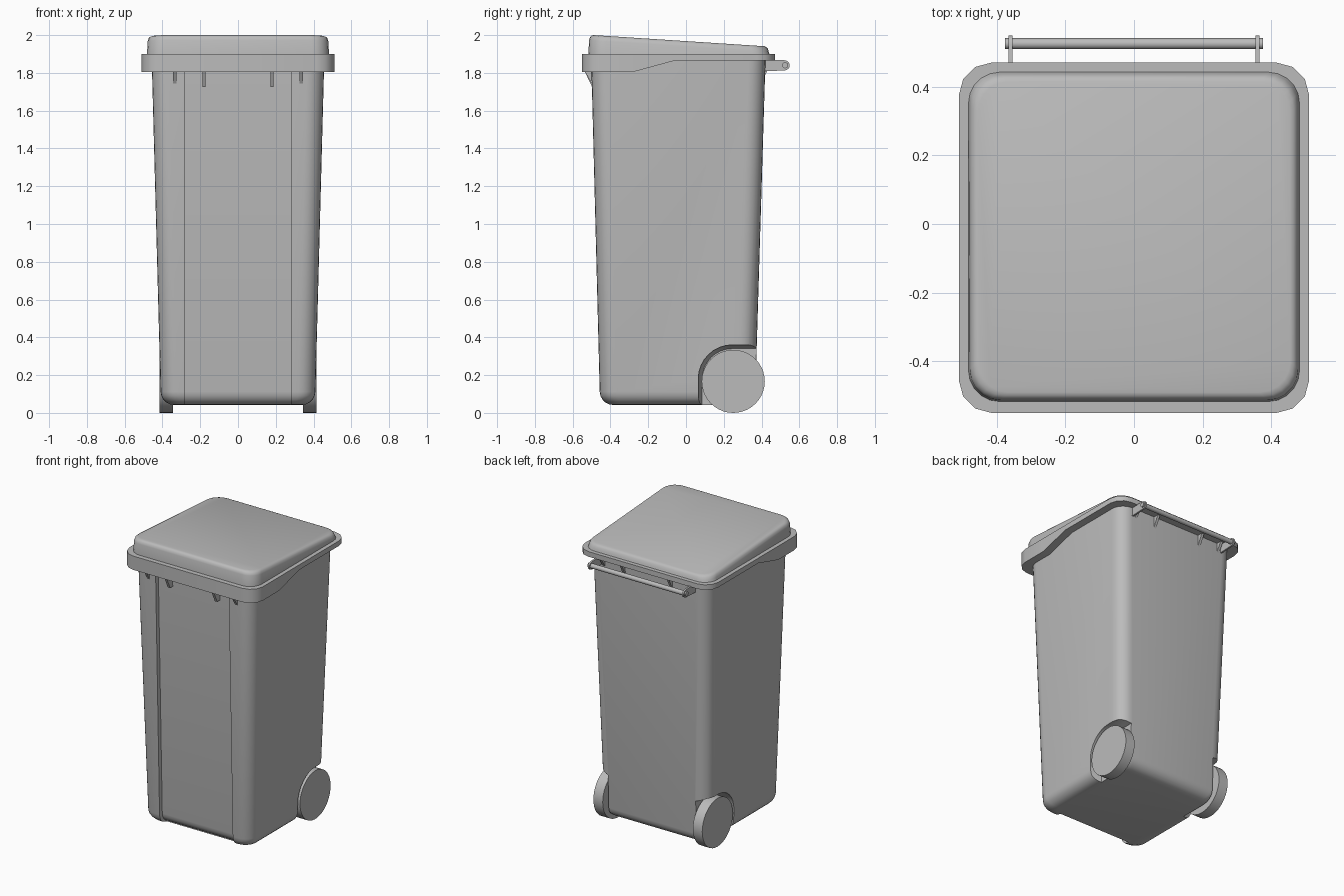
import bpy, bmesh
from math import sin, cos, pi, radians
from mathutils import Matrix

cube = bpy.data.objects.get("Cube")
if cube:
    bpy.data.objects.remove(cube, do_unlink=True)

grey = bpy.data.materials.new("plain_grey")
grey.use_nodes = True
grey.diffuse_color = (0.5, 0.5, 0.5, 1)
grey.node_tree.nodes["Principled BSDF"].inputs["Base Color"].default_value = (0.5, 0.5, 0.5, 1)


def finish(name, bm, smooth=True):
    bmesh.ops.recalc_face_normals(bm, faces=bm.faces)
    mesh = bpy.data.meshes.new(name)
    bm.to_mesh(mesh)
    bm.free()
    obj = bpy.data.objects.new(name, mesh)
    bpy.context.collection.objects.link(obj)
    mesh.materials.append(grey)
    if smooth:
        shade(obj)
    return obj


def activate(obj):
    bpy.ops.object.select_all(action='DESELECT')
    obj.select_set(True)
    bpy.context.view_layer.objects.active = obj


def shade(obj):
    activate(obj)
    bpy.ops.object.shade_smooth_by_angle(angle=radians(35))


def loft(name, rings, closed=False, smooth=True):
    """Skin a row of rings; cap the ends, or join last to first."""
    bm = bmesh.new()
    rows = [[bm.verts.new(p) for p in ring] for ring in rings]
    pairs = list(zip(rows, rows[1:]))
    if closed:
        pairs.append((rows[-1], rows[0]))
    else:
        bm.faces.new(rows[0])
        bm.faces.new(rows[-1])
    n = len(rows[0])
    for a, b in pairs:
        for i in range(n):
            j = (i + 1) % n
            bm.faces.new((a[i], a[j], b[j], b[i]))
    return finish(name, bm, smooth)


def outline(x, y0, y1, r, seg, front=(), side=()):
    """Rounded rectangle, with optional extra points on the front and side edges."""
    pts = []
    centres = ((x - r, y1 - r), (r - x, y1 - r), (r - x, y0 + r), (x - r, y0 + r))
    for k, (cx, cy) in enumerate(centres):
        for i in range(seg + 1):
            a = pi / 2 * (k + i / seg)
            pts.append((cx + r * cos(a), cy + r * sin(a)))
        if k == 1:
            pts += [(-x, y) for y in side]
        if k == 2:
            pts += front
    return pts + [(x, y) for y in reversed(side)]


def cylinder_x(name, x0, x1, y, z, r, seg=32):
    ring = [(y + r * cos(2 * pi * i / seg), z + r * sin(2 * pi * i / seg)) for i in range(seg)]
    return loft(name, [[(x, *p) for p in ring] for x in (x0, x1)])


# Tapered body with a recessed front panel and a rounded base
def body_ring(z, inset):
    t = (z - 0.04) / 1.8
    x, y0, y1 = 0.408 + 0.048 * t - inset, -0.455 - 0.046 * t + inset, 0.365 + 0.055 * t - inset
    w, d = 0.28, 0.03
    notch = [(-w, y0), (-w, y0 + d), (w, y0 + d), (w, y0)]
    return [(px, py, z) for px, py in outline(x, y0, y1, 0.09 - inset * 0.4, 6, notch)]


base_r = 0.07
rings = [body_ring(0.042 + base_r * (1 - cos(a)), base_r * (1 - sin(a)))
         for a in (i * pi / 10 for i in range(6))]
body = loft("body", rings + [body_ring(1.88, 0)], smooth=False)


# Wheel arches, flaring outward, cut from both rear corners
def arch_ring(x, grow):
    y, z, r = 0.085 - grow, 0.34 + grow, 0.16 + grow
    curve = [(y + r - r * cos(a), z - r + r * sin(a)) for a in (i * pi / 16 for i in range(9))]
    return [(x, *p) for p in [(0.7, -0.2), (y, -0.2)] + curve + [(0.7, z)]]


for side in (-1, 1):
    cutter = loft("arch_cutter", [arch_ring(side * 0.335, 0), arch_ring(side * 0.4, 0.02),
                                  arch_ring(side * 0.6, 0.02)], smooth=False)
    mod = body.modifiers.new("arch", 'BOOLEAN')
    mod.operation, mod.solver, mod.object = 'DIFFERENCE', 'EXACT', cutter
    activate(body)
    bpy.ops.object.modifier_apply(modifier=mod.name)
    bpy.data.objects.remove(cutter, do_unlink=True)
shade(body)


# Rim band, deep at the front and stepping up towards the back
def rim_bottom(y):
    t = min(max((y + 0.28) / 0.22, 0), 1)
    return 1.805 + 0.06 * t


steps = (-0.06, -0.28)
outer = outline(0.51, -0.55, 0.47, 0.095, 3, side=steps)
inner = outline(0.42, -0.46, 0.38, 0.05, 3, side=steps)
loft("rim", [[(x, y, 1.9) for x, y in inner], [(x, y, 1.9) for x, y in outer],
             [(x, y, rim_bottom(y)) for x, y in outer],
             [(x, y, rim_bottom(y)) for x, y in inner]], closed=True)


# Raised lid, sloping down to the back
def lid_ring(inset, drop):
    pts = outline(0.482 - inset, -0.517 + inset, 0.442 - inset, 0.09, 5)
    return [(x, y, 1.9 if drop is None else 2.0 - 0.065 * (y + 0.49) - drop) for x, y in pts]


loft("lid", [lid_ring(0, None), lid_ring(0.004, 0.028), lid_ring(0.009, 0.012),
             lid_ring(0.017, 0.004), lid_ring(0.027, 0)])

# Gussets under the rim, front and back
for x in (-0.335, -0.18, 0.18, 0.335):
    drop = 0.075 if abs(x) < 0.28 else 0.06
    for label, y_out, y_in, z in (("front", -0.537, -0.44, 1.81), ("back", 0.46, 0.38, 1.87)):
        y_wall = -0.497 if label == "front" else 0.417
        tri = [(y_out, z), (y_wall, z - drop - 0.01), (y_in, z - drop - 0.01), (y_in, z)]
        loft(label + "_gusset", [[(x + s * 0.009, *p) for p in tri] for s in (-1, 1)], smooth=False)

# Handle bar with its two brackets
cylinder_x("handle_bar", -0.375, 0.375, 0.525, 1.84, 0.016, 16)
for side in (-1, 1):
    tip = [(0.522 + 0.027 * sin(a), 1.84 - 0.027 * cos(a)) for a in (i * pi / 8 for i in range(9))]
    plate = [(0.4, 1.808)] + tip + [(0.4, 1.872)]
    loft("handle_bracket", [[(side * 0.36 + s * 0.006, *p) for p in plate] for s in (-1, 1)])

# Wheels and axle
for side in (-1, 1):
    cylinder_x("wheel", side * 0.345, side * 0.416, 0.25, 0.167, 0.167, 40)
cylinder_x("axle", -0.35, 0.35, 0.25, 0.167, 0.025, 16)
